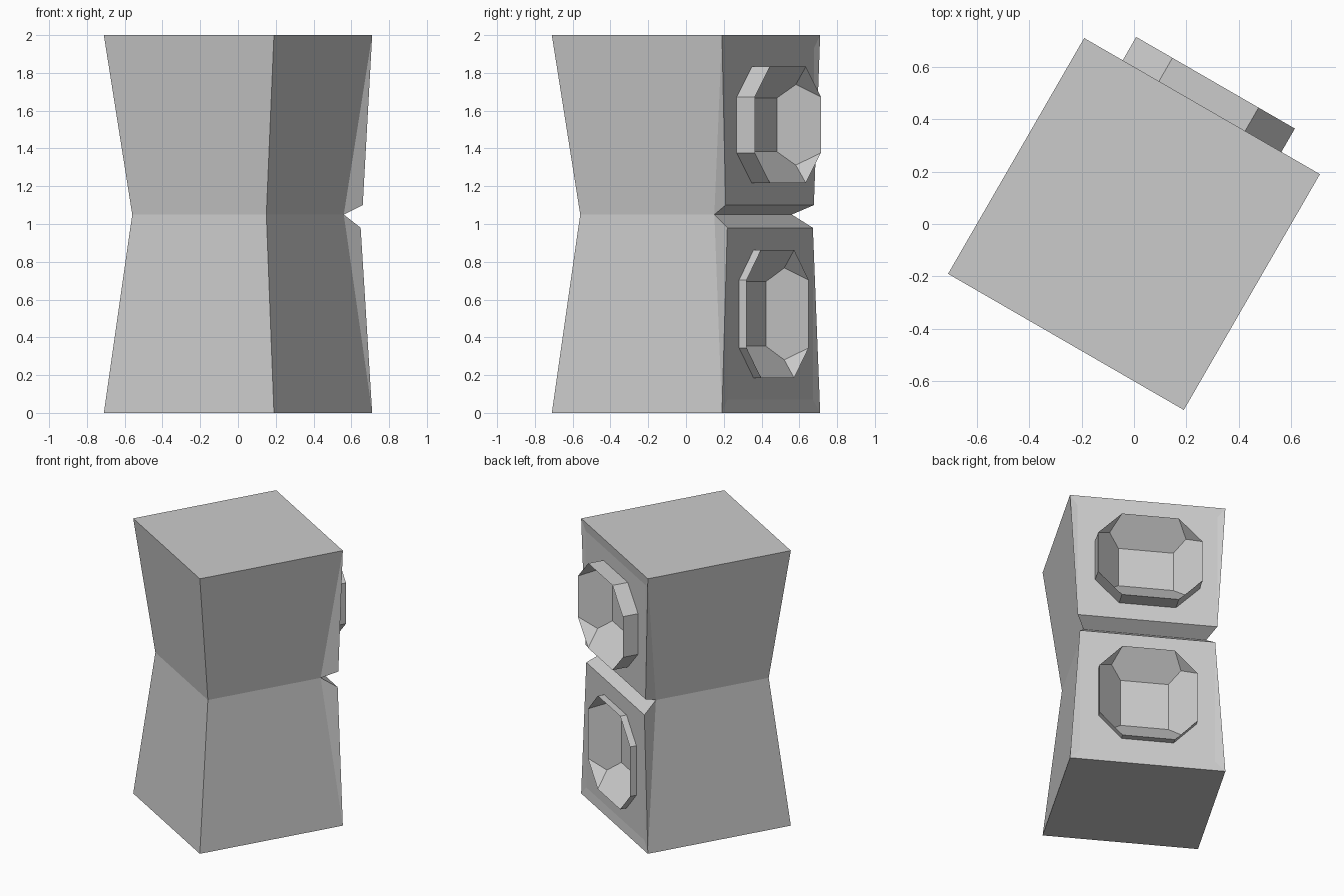
import bpy, bmesh
from mathutils import Matrix, Vector
from math import radians

if "Cube" in bpy.data.objects:
    bpy.data.objects.remove(bpy.data.objects["Cube"])

TURN = Matrix.Rotation(radians(-30), 3, 'Z')
WAIST_Z, WAIST, END = 1.05, 0.41, 0.52
bm = bmesh.new()


def face(*pts):
    bm.faces.new([bm.verts.new(TURN @ Vector(p)) for p in pts])


def block(end_z, plate_half, plate_v, plate_end, plate_waist,
          zc, U, c, h, s, rim_v, inset, floor_v):
    """Half of the pillar: tapered body, raised plate, octagonal socket."""
    def square(r, z):
        return [(r, r, z), (-r, r, z), (-r, -r, z), (r, -r, z)]
    e, w = square(END, end_z), square(WAIST, WAIST_Z)

    # Flat end and three plain tapered sides
    face(*e)
    for i in (1, 2, 3):
        j = (i + 1) % 4
        face(e[i], e[j], w[j], w[i])

    # Bevels from the body to the raised plate
    pe = [(x * plate_half, plate_v, plate_end) for x in (1, -1)]
    pw = [(x * plate_half, plate_v, plate_waist) for x in (1, -1)]
    face(e[0], e[1], pe[1], pe[0])
    face(w[0], w[1], pw[1], pw[0])
    for i in (0, 1):
        face(e[i], w[i], pw[i])
        face(e[i], pw[i], pe[i])

    # Octagonal collar rings, and the pit inside with clipped corners
    shape = [(c, h), (-c, h), (-U, s), (-U, -s),
             (-c, -h), (c, -h), (U, -s), (U, s)]
    base = [(x, plate_v, zc + z) for x, z in shape]
    rim = [(x, rim_v, zc + z) for x, z in shape]

    def pit_ring(t):
        v = rim_v + (floor_v - rim_v) * t
        return [(x * (U - inset * t), v, zc + z * (h - inset * t))
                for x, z in ((1, 1), (-1, 1), (-1, -1), (1, -1))]
    apex, floor = pit_ring(0.57), pit_ring(1)
    top, bot = (pe, pw) if end_z > WAIST_Z else (pw, pe)
    rect = [top[0], top[1], bot[1], bot[0]]

    for i in range(4):
        j, a, b = (i + 1) % 4, 2 * i, 2 * i + 1
        face(rect[i], base[a], base[a - 1])
        face(rect[i], rect[j], base[b], base[a])
        face(rim[a], rim[a - 1], apex[i])
        face(rim[a], rim[b], apex[j], floor[j], floor[i], apex[i])
    for i in range(8):
        j = (i + 1) % 8
        face(base[i], base[j], rim[j], rim[i])
    face(*floor)


# Upper and lower halves
block(2.0, 0.467, 0.512, 1.93, 1.10,
      1.525, 0.35, 0.19, 0.308, 0.148, 0.623, 0.166, 0.449)
block(0.0, 0.453, 0.514, 0.07, 0.98,
      0.524, 0.328, 0.175, 0.339, 0.18, 0.56, 0.168, 0.396)

bmesh.ops.remove_doubles(bm, verts=bm.verts, dist=0.0005)
bmesh.ops.recalc_face_normals(bm, faces=bm.faces)
mesh = bpy.data.meshes.new("socketed_pillar")
bm.to_mesh(mesh)
bm.free()
pillar = bpy.data.objects.new("socketed_pillar", mesh)
bpy.context.collection.objects.link(pillar)
